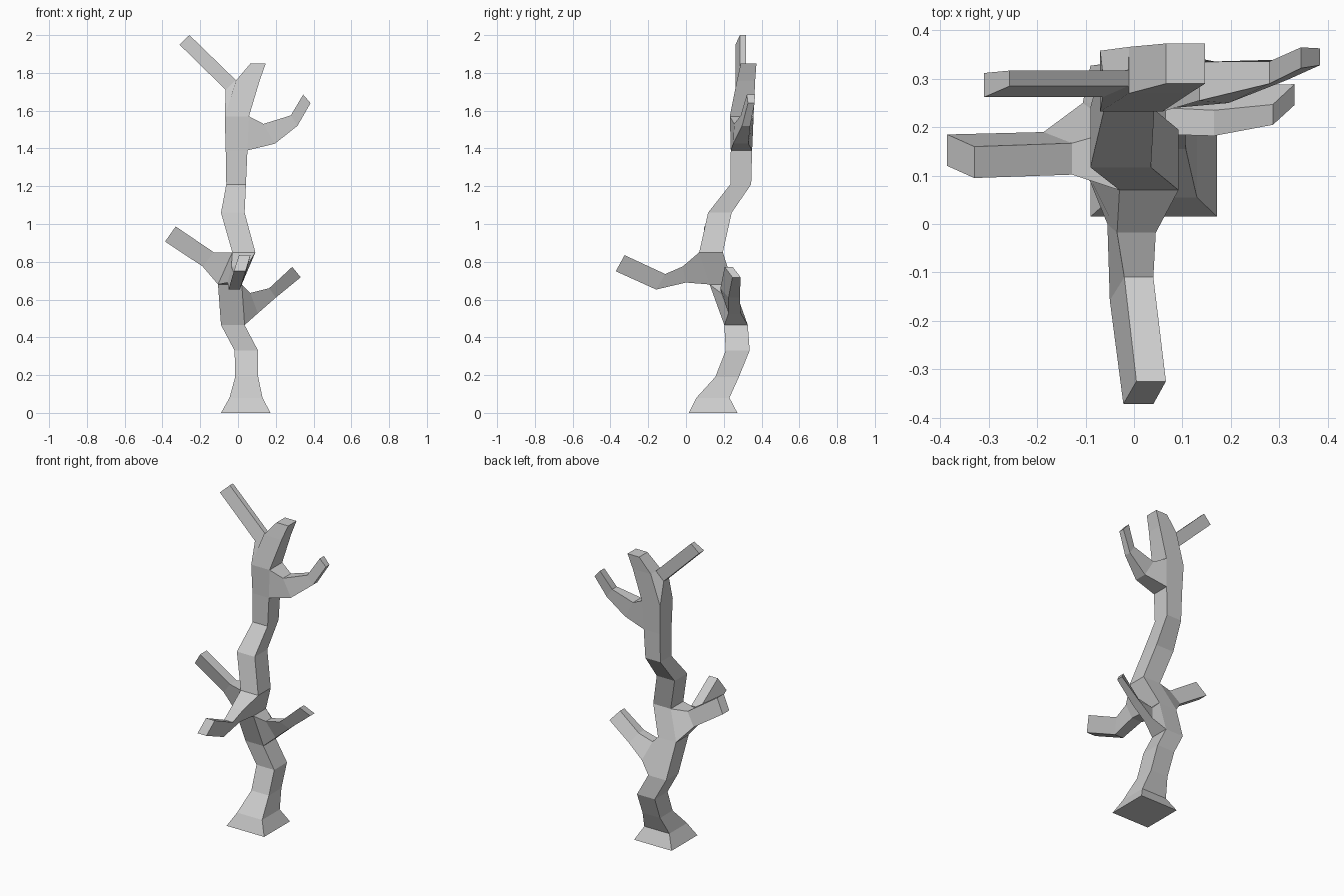
import bpy, bmesh

bm = bmesh.new()

# Trunk: square cross-sections (z, x0, x1, y0, y1)
TRUNK = [
    (0.00, -.09, .172, .015, .272), (0.08, -.045, .13, .055, .23),
    (0.19, -.015, .107, .155, .28), (0.33, -.018, .106, .21, .337),
    (0.465, -.09, .035, .203, .327), (0.68, -.106, .02, .125, .25),
    (0.85, -.03, .092, .07, .195), (1.06, -.09, .035, .117, .242),
    (1.21, -.062, .042, .235, .345), (1.39, -.065, .05, .237, .35),
    (1.57, -.07, .058, .232, .358), (1.76, -.01, .115, .27, .366),
    (1.85, .066, .147, .29, .373),
]
rings = [[bm.verts.new(p) for p in ((x0, y0, z), (x1, y0, z), (x1, y1, z), (x0, y1, z))]
         for z, x0, x1, y0, y1 in TRUNK]


def bridge(a, b, skip=()):
    for i in range(4):
        if i not in skip:
            j = (i + 1) % 4
            bm.faces.new((a[i], a[j], b[j], b[i]))


# Branches grow from one side of a trunk segment: (segment, side, sections)
# section: upper edge (out, z), lower edge (out, z), upper and lower width ranges
SIDES = {"front": (0, 0, 1), "right": (1, 1, 2), "left": (3, 0, 3)}
BRANCHES = [
    (4, "right", [(.065, .635, .105, .527, .185, .24, .225, .29),
                  (.165, .66, .20, .61, .182, .235, .225, .285),
                  (.287, .773, .332, .718, .205, .247, .246, .289)]),
    (5, "front", [(-.018, .775, 0, .69, -.035, .045, -.055, .015),
                  (-.11, .735, -.158, .653, -.02, .04, -.05, .01),
                  (-.325, .835, -.372, .75, .005, .066, -.022, .04)]),
    (5, "left", [(-.128, .85, -.187, .775, .102, .167, .125, .19),
                 (-.33, .987, -.386, .907, .095, .16, .12, .185)]),
    (9, "right", [(.135, 1.53, .195, 1.425, .255, .335, .25, .33),
                  (.28, 1.575, .315, 1.52, .29, .336, .297, .34),
                  (.345, 1.685, .384, 1.64, .322, .365, .328, .363)]),
    (10, "left", [(-.012, 1.762, -.065, 1.71, .285, .317, .262, .315),
                  (-.257, 2.0, -.31, 1.95, .285, .317, .262, .312)]),
]

used = {}
for seg, side, sections in BRANCHES:
    face, lo, hi = SIDES[side]
    used.setdefault(seg, set()).add(face)
    up, low = rings[seg + 1], rings[seg]
    prev = [up[lo], up[hi], low[hi], low[lo]]
    for ou, zu, ol, zl, u0, u1, l0, l1 in sections:
        pts = [(ou, u0, zu), (ou, u1, zu), (ol, l1, zl), (ol, l0, zl)]
        if side == "front":
            pts = [(w, o, z) for o, w, z in pts]
        cur = [bm.verts.new(p) for p in pts]
        bridge(prev, cur)
        prev = cur
    bm.faces.new(prev)

# Trunk walls, left open where branches grow, and end caps
for k in range(len(rings) - 1):
    bridge(rings[k], rings[k + 1], used.get(k, ()))
bm.faces.new(rings[0])
bm.faces.new(rings[-1])
bmesh.ops.recalc_face_normals(bm, faces=bm.faces[:])

mesh = bpy.data.meshes.new("bare_tree")
bm.to_mesh(mesh)
bm.free()
bpy.context.collection.objects.link(bpy.data.objects.new("bare_tree", mesh))
